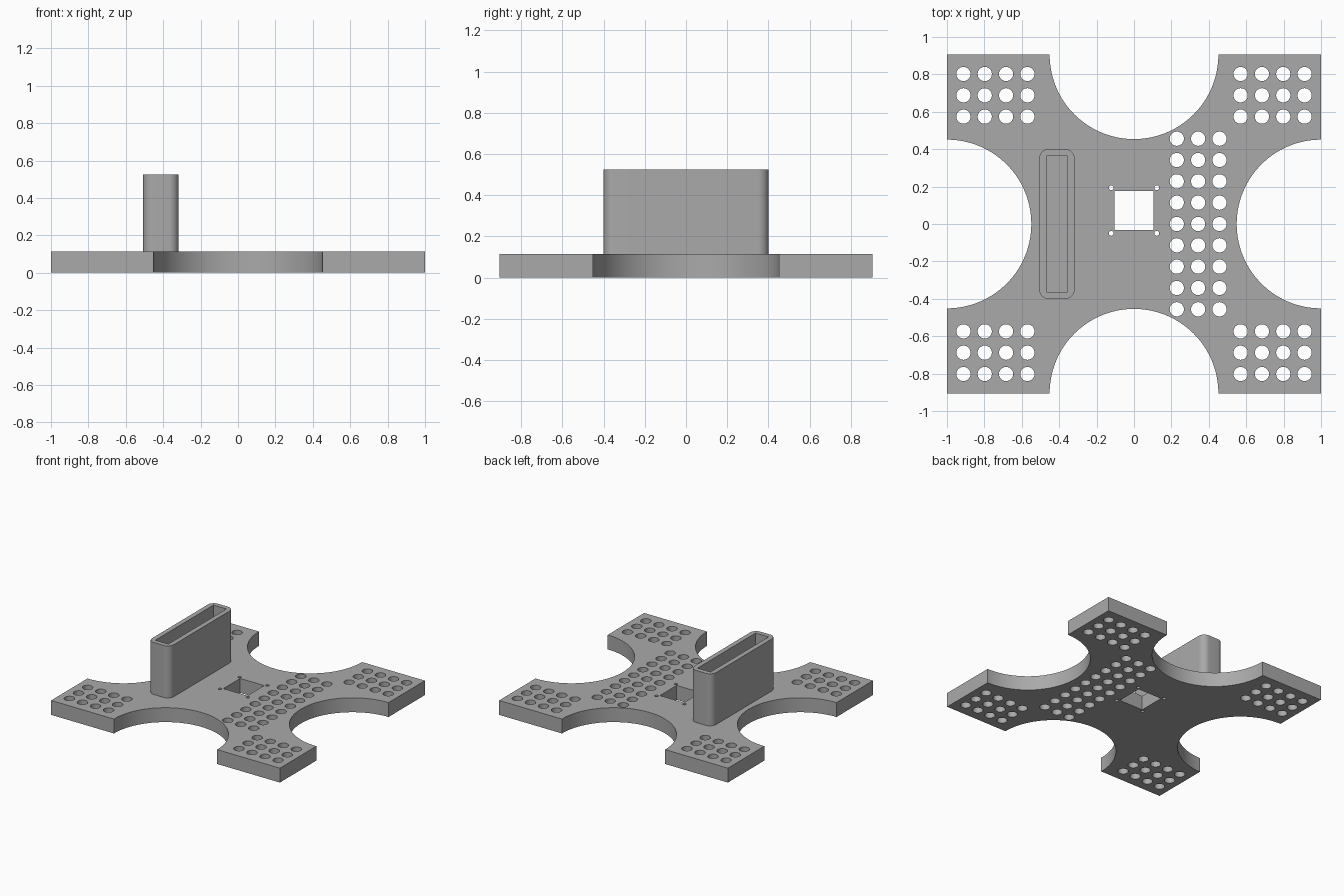
import bpy
import bmesh
from math import sin, cos, pi, radians

cube = bpy.data.objects.get("Cube")
if cube:
    bpy.data.objects.remove(cube)

HALF_X, HALF_Y, THICK = 1.0, 0.905, 0.114
NOTCH = 0.451
PITCH = 0.114

grey = bpy.data.materials.new("plain grey")
grey.use_nodes = True
colour = (0.4, 0.4, 0.4, 1)
grey.diffuse_color = colour
grey.node_tree.nodes["Principled BSDF"].inputs["Base Color"].default_value = colour


def arc(cx, cy, r, start, end, steps):
    angles = [radians(start + (end - start) * i / steps) for i in range(steps + 1)]
    return [(cx + r * cos(a), cy + r * sin(a)) for a in angles]


def circle(cx, cy, r, steps=32):
    return arc(cx, cy, r, 0, 360, steps)[:-1]


def rectangle(cx, cy, hx, hy):
    return [(cx - hx, cy - hy), (cx + hx, cy - hy), (cx + hx, cy + hy), (cx - hx, cy + hy)]


def rounded_rectangle(cx, cy, hx, hy, r):
    corners = [(1, 1, 0), (-1, 1, 90), (-1, -1, 180), (1, -1, 270)]
    return [p for sx, sy, a in corners
            for p in arc(cx + sx * (hx - r), cy + sy * (hy - r), r, a, a + 90, 10)]


def extruded(name, loops, z0, z1):
    """Fill an outline with holes and extrude it between two heights."""
    curve = bpy.data.curves.new(name, "CURVE")
    curve.dimensions = "2D"
    curve.fill_mode = "BOTH"
    curve.extrude = (z1 - z0) / 2
    for loop in loops:
        spline = curve.splines.new("POLY")
        spline.points.add(len(loop) - 1)
        for point, (x, y) in zip(spline.points, loop):
            point.co = (x, y, 0, 1)
        spline.use_cyclic_u = True
    source = bpy.data.objects.new(name + " outline", curve)
    bpy.context.collection.objects.link(source)
    graph = bpy.context.evaluated_depsgraph_get()
    mesh = bpy.data.meshes.new_from_object(source.evaluated_get(graph))
    bpy.data.objects.remove(source)
    bpy.data.curves.remove(curve)

    # Weld caps to walls and lift into place
    bm = bmesh.new()
    bm.from_mesh(mesh)
    bmesh.ops.remove_doubles(bm, verts=bm.verts, dist=0.0001)
    bmesh.ops.recalc_face_normals(bm, faces=bm.faces)
    bmesh.ops.translate(bm, verts=bm.verts, vec=(0, 0, (z0 + z1) / 2))
    bm.to_mesh(mesh)
    bm.free()

    mesh.materials.clear()
    mesh.materials.append(grey)
    obj = bpy.data.objects.new(name, mesh)
    bpy.context.collection.objects.link(obj)
    bpy.ops.object.select_all(action="DESELECT")
    obj.select_set(True)
    bpy.context.view_layer.objects.active = obj
    bpy.ops.object.shade_smooth_by_angle(angle=radians(30))
    return obj


# Base plate outline: four square arms between round notches
outline = []
for cx, cy, start in [(HALF_X, 0, 270), (0, HALF_Y, 360), (-HALF_X, 0, 90), (0, -HALF_Y, 180)]:
    outline += arc(cx, cy, NOTCH, start, start - 180, 64)
    sx, sy = {270: (1, 1), 360: (-1, 1), 90: (-1, -1), 180: (1, -1)}[start]
    outline.append((sx * HALF_X, sy * HALF_Y))
loops = [outline]

# Hole grids on the four arms
for sx in (-1, 1):
    for sy in (-1, 1):
        loops += [circle(sx * (0.57 + i * PITCH), sy * (0.574 + j * PITCH), 0.038)
                  for i in range(4) for j in range(3)]

# Hole grid across the middle
loops += [circle(0.229 + i * PITCH, j * PITCH, 0.038)
          for i in range(3) for j in range(-4, 5)]

# Square opening with four screw holes
loops.append(rectangle(0, 0.072, 0.105, 0.105))
loops += [circle(sx * 0.122, 0.072 + sy * 0.122, 0.013, 16)
          for sx in (-1, 1) for sy in (-1, 1)]
extruded("base_plate", loops, 0, THICK)

# Upright open-topped holder
extruded("holder_sleeve",
         [rounded_rectangle(-0.412, 0, 0.095, 0.401, 0.052),
          rectangle(-0.412, 0, 0.057, 0.363)],
         THICK - 0.01, 0.525)
